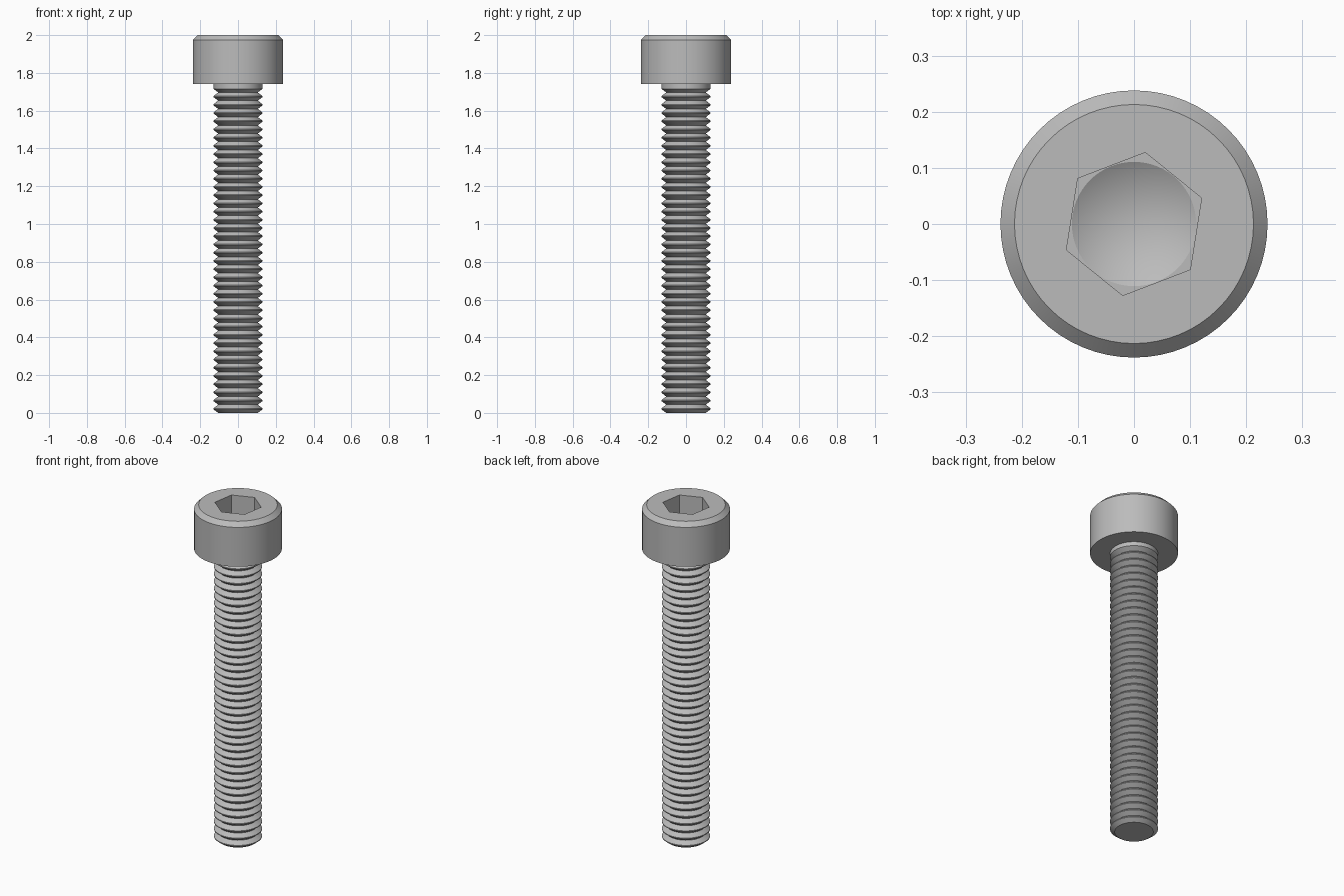
import bpy
import bmesh
from math import cos, sin, pi, radians

if "Cube" in bpy.data.objects:
    bpy.data.objects.remove(bpy.data.objects["Cube"], do_unlink=True)

SEGMENTS = 64
HEAD_R, HEAD_BASE, TOP = 0.238, 1.74, 2.0
CHAMFER = 0.025
CREST_R, ROOT_R = 0.13, 0.105
RIDGES = 40
PITCH = HEAD_BASE / RIDGES
HEX_R, HEX_TURN = 0.129, radians(21)
FLOOR, TIP = 1.87, 1.805

steel = bpy.data.materials.new("steel grey")
steel.use_nodes = True
colour = (0.5, 0.5, 0.5, 1)
steel.diffuse_color = colour
steel.node_tree.nodes["Principled BSDF"].inputs["Base Color"].default_value = colour


def ring(bm, radius, z, count=SEGMENTS, turn=0.0):
    return [bm.verts.new((radius * cos(turn + 2 * pi * i / count),
                          radius * sin(turn + 2 * pi * i / count), z))
            for i in range(count)]


def skin(bm, lower, upper):
    n = len(lower)
    for i in range(n):
        j = (i + 1) % n
        bm.faces.new((lower[i], lower[j], upper[j], upper[i]))


def lathe(bm, profile):
    rings = [ring(bm, r, z) for r, z in profile]
    for lower, upper in zip(rings, rings[1:]):
        skin(bm, lower, upper)
    return rings


def fill_between(bm, outer, inner):
    edges = []
    for loop in (outer, inner):
        for a, b in zip(loop, loop[1:] + loop[:1]):
            edges.append(bm.edges.get((a, b)) or bm.edges.new((a, b)))
    made = bmesh.ops.triangle_fill(bm, use_beauty=True, use_dissolve=False,
                                   edges=edges, normal=(0, 0, 1))
    for f in made["geom"]:
        if isinstance(f, bmesh.types.BMFace):
            f.normal_update()
            if f.normal.z < 0:
                f.normal_flip()


def finish(bm, name):
    mesh = bpy.data.meshes.new(name)
    bm.to_mesh(mesh)
    bm.free()
    mesh.materials.append(steel)
    obj = bpy.data.objects.new(name, mesh)
    bpy.context.collection.objects.link(obj)
    bpy.ops.object.select_all(action="DESELECT")
    obj.select_set(True)
    bpy.context.view_layer.objects.active = obj
    bpy.ops.object.shade_smooth_by_angle(angle=radians(25))


# Head: chamfered cylinder with a hexagonal socket and drilled conical floor
bm = bmesh.new()
rings = lathe(bm, [(CREST_R, HEAD_BASE), (HEAD_R, HEAD_BASE),
                   (HEAD_R, TOP - CHAMFER), (HEAD_R - CHAMFER, TOP)])
hex_top = ring(bm, HEX_R, TOP, 6, HEX_TURN)
hex_floor = ring(bm, HEX_R, FLOOR, 6, HEX_TURN)
skin(bm, hex_floor[::-1], hex_top[::-1])
fill_between(bm, rings[-1], hex_top)
drill = ring(bm, HEX_R * cos(pi / 6) - 0.001, FLOOR)
fill_between(bm, hex_floor, drill)
tip = bm.verts.new((0, 0, TIP))
for a, b in zip(drill, drill[1:] + drill[:1]):
    bm.faces.new((a, b, tip))
finish(bm, "socket_head")

# Shank: stacked V-shaped thread ridges ending in a plain neck
bm = bmesh.new()
profile = []
for i in range(RIDGES):
    profile += [(ROOT_R, i * PITCH),
                (CREST_R, (i + 0.44) * PITCH), (CREST_R, (i + 0.56) * PITCH)]
profile[-1] = (CREST_R, HEAD_BASE)
rings = lathe(bm, profile)
bm.faces.new(rings[0][::-1])
finish(bm, "threaded_shank")
